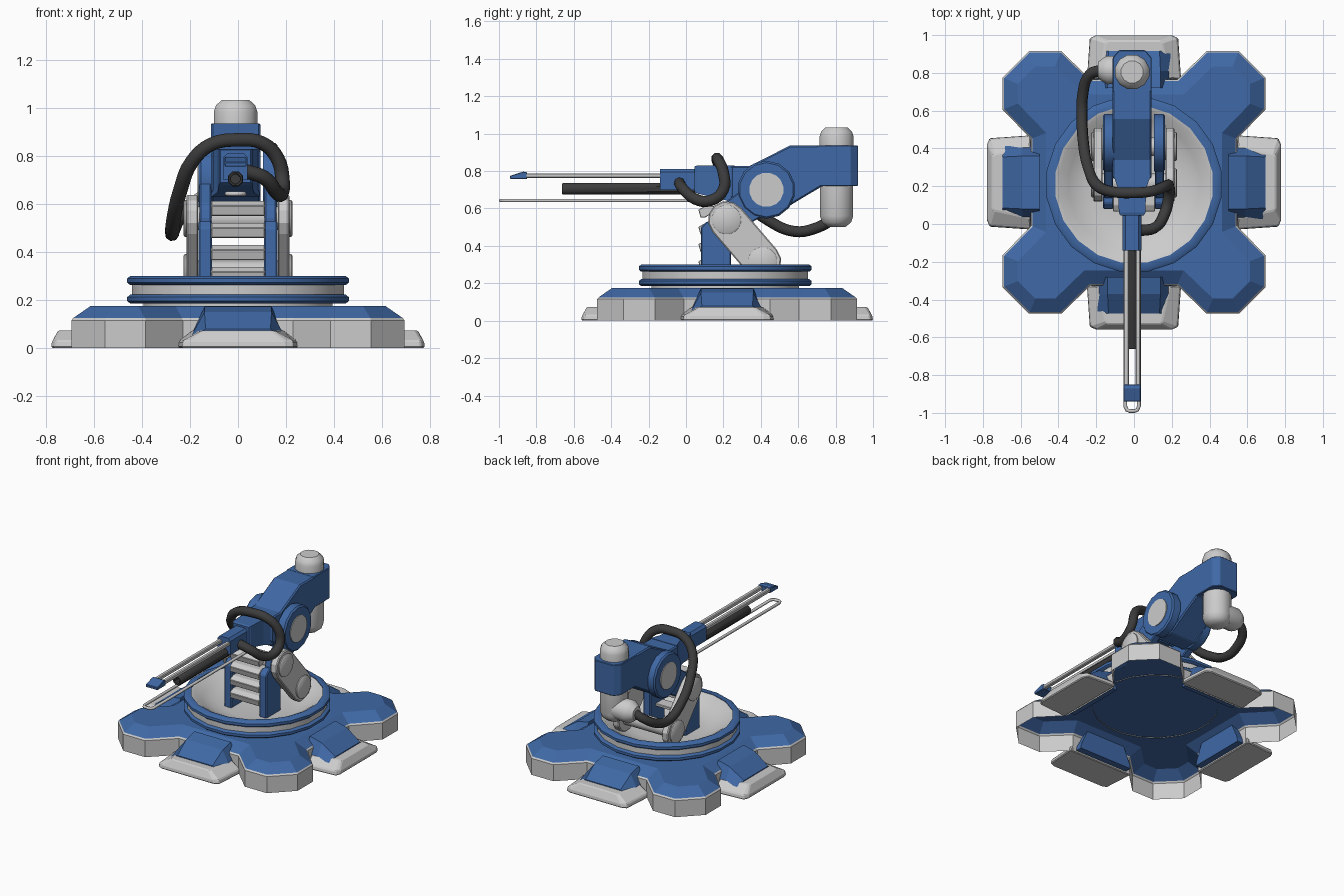
import bpy, bmesh
from math import sin, cos, pi, atan2
from mathutils import Matrix, Vector

if "Cube" in bpy.data.objects:
    bpy.data.objects.remove(bpy.data.objects["Cube"])


def material(name, rgb):
    m = bpy.data.materials.new(name)
    m.diffuse_color = (*rgb, 1)
    m.use_nodes = True
    m.node_tree.nodes["Principled BSDF"].inputs["Base Color"].default_value = m.diffuse_color
    return m


BLUE = material("blue_paint", (0.05, 0.14, 0.38))
DARK = material("dark_rubber", (0.045, 0.045, 0.045))
GREY = None
CY = 0.22      # centre of the base in y
AX = -0.01     # centre line of the arm in x


def finish(ob, mat, smooth, bevel):
    if mat:
        ob.data.materials.append(mat)
    bpy.ops.object.select_all(action='DESELECT')
    ob.select_set(True)
    bpy.context.view_layer.objects.active = ob
    if bevel:
        b = ob.modifiers.new("edge_bevel", 'BEVEL')
        b.width, b.segments, b.limit_method = bevel, 1, 'ANGLE'
    if smooth:
        bpy.ops.object.shade_smooth_by_angle(angle=0.7)
    return ob


def loft(name, rings, mat=GREY, caps=(True, True), loop=False, smooth=False, bevel=0, mtx=None):
    """Skin a series of equal-length closed rings."""
    bm = bmesh.new()
    vs = [[bm.verts.new(p) for p in r] for r in rings]
    pairs = list(zip(vs, vs[1:])) + ([(vs[-1], vs[0])] if loop else [])
    for a, b in pairs:
        for i in range(len(a)):
            j = (i + 1) % len(a)
            bm.faces.new((a[i], a[j], b[j], b[i]))
    if not loop:
        for use, r in zip(caps, (vs[0], vs[-1])):
            if use:
                bm.faces.new(r)
    bmesh.ops.recalc_face_normals(bm, faces=bm.faces)
    if mtx:
        bm.transform(mtx)
    me = bpy.data.meshes.new(name)
    bm.to_mesh(me)
    bm.free()
    ob = bpy.data.objects.new(name, me)
    bpy.context.collection.objects.link(ob)
    return finish(ob, mat, smooth, bevel)


def side_prism(name, pts, x0, x1, mat=GREY, bevel=0.006):
    return loft(name, [[(x, y, z) for y, z in pts] for x in (x0, x1)], mat, bevel=bevel)


def lathe(name, prof, centre, axis='Z', n=16, mat=GREY, **kw):
    """Revolve (radius, distance) pairs about an axis through centre."""
    def place(r, d, a):
        u, v = r * cos(a), r * sin(a)
        p = {'X': (d, u, v), 'Y': (u, d, v), 'Z': (u, v, d)}[axis]
        return Vector(p) + Vector(centre)
    rings = [[place(r, d, 2 * pi * (i + .5) / n) for i in range(n)] for r, d in prof]
    return loft(name, rings, mat, smooth=True, **kw)


def capsule(p, rp, q, rq, n=6):
    a = atan2(q[1] - p[1], q[0] - p[0])
    return [(c[0] + r * cos(a + s + pi * i / n), c[1] + r * sin(a + s + pi * i / n))
            for c, r, s in ((p, rp, pi / 2), (q, rq, -pi / 2)) for i in range(n + 1)]


def tube(name, pts, radius, mat=GREY, smooth_path=True, sides=2):
    cu = bpy.data.curves.new(name, 'CURVE')
    cu.dimensions, cu.bevel_depth, cu.bevel_resolution = '3D', radius, sides
    cu.use_fill_caps, cu.resolution_u = True, 4
    if smooth_path:
        s = cu.splines.new('BEZIER')
        s.bezier_points.add(len(pts) - 1)
        for b, p in zip(s.bezier_points, pts):
            b.co, b.handle_left_type, b.handle_right_type = p, 'AUTO', 'AUTO'
    else:
        s = cu.splines.new('POLY')
        s.points.add(len(pts) - 1)
        for b, p in zip(s.points, pts):
            b.co = (*p, 1)
    ob = bpy.data.objects.new(name, cu)
    bpy.context.collection.objects.link(ob)
    if mat:
        cu.materials.append(mat)
    return ob


def inset(pts, d):
    """Offset a counter-clockwise outline inwards."""
    out = []
    for i, p in enumerate(pts):
        e, f = (p - pts[i - 1]).normalized(), (pts[(i + 1) % len(pts)] - p).normalized()
        m, k = Vector((-e.y, e.x)), Vector((-f.y, f.x))
        out.append(p + (m + k) * d / (1 + m.dot(k)))
    return out


# Base: four-lobed open shell
quarter = [(.545, .23), (.695, .385), (.695, .555), (.555, .695), (.385, .695), (.23, .545)]
outline = [Matrix.Rotation(k * pi / 2, 2) @ Vector(p) for k in range(4) for p in quarter]
at = lambda pts, z: [(p.x, p.y + CY, z) for p in pts]
loft("base_wall", [at(outline, 0), at(outline, .115), at(inset(outline, .008), .125)], caps=(False, False))
loft("base_cover", [at(inset(outline, .008), .125), at(inset(outline, .08), .175)], BLUE, caps=(False, True))

# Four feet with blue ramps
pad = [(.55, -.25), (.765, -.235), (.78, -.2), (.78, .2), (.765, .235), (.55, .25)]
pad_top = [(.55, -.19), (.735, -.15), (.75, -.14), (.75, .14), (.735, .15), (.55, .19)]
for k in range(4):
    m = Matrix.Translation((0, CY, 0)) @ Matrix.Rotation(k * pi / 2, 4, 'Z')
    loft(f"foot_pad_{k}", [[(x, y, 0) for x, y in pad], [(x - .004, y * .98, .03) for x, y in pad],
                           [(x, y, .073) for x, y in pad_top]], bevel=.006, mtx=m)
    loft(f"foot_ramp_{k}", [[(x, -.205, .01), (x, .205, .01), (x, .2, .04), (x, w, z), (x, -w, z), (x, -.2, .04)]
                            for x, z, w in ((.5, .172, .14), (.59, .15, .14), (.695, .079, .135))], BLUE, mtx=m)

# Turntable: two blue lips, grey groove and dished floor
c = (0, CY - .01, 0)
N = 20
lathe("turntable_lower_lip", [(.38, .185), (.455, .185), (.468, .195), (.468, .212), (.455, .222), (.38, .222)],
      c, n=N, mat=BLUE, loop=True)
lathe("turntable_groove", [(.40, .17), (.40, .215), (.448, .218), (.448, .265), (.42, .27)], c, n=N, caps=(False, False))
lathe("turntable_upper_lip", [(.42, .262), (.455, .262), (.468, .272), (.468, .290), (.455, .300), (.42, .300)],
      c, n=N, mat=BLUE, loop=True)
lathe("turntable_bowl", [(.421, .296), (.40, .29), (.35, .25), (.27, .215), (.2, .205)], c, n=N, caps=(False, True))

# Lower frame, joint plates and links on both sides
knee, hip, elbow = (.217, .54), (.41, .315), (.43, .70)
for s, side in ((-1, "left"), (1, "right")):
    side_prism(f"frame_upright_{side}", [(.08, .2), (.08, .50), (.11, .53), (.24, .53), (.24, .2)],
               s * .108, s * .164, BLUE)
    side_prism(f"joint_plate_{side}", capsule(knee, .08, (.37, .64), .09), s * .11, s * .16, BLUE)
    lathe(f"elbow_disc_{side}", [(.155, s * .105), (.155, s * .155), (.145, s * .165)],
          (0, *elbow), 'X', 14, BLUE)
    lathe(f"elbow_cap_{side}", [(.092, s * .16), (.092, s * .170)], (0, *elbow), 'X')
    side_prism(f"link_{side}", capsule(knee, .10, hip, .10), s * .166, s * .215)
    for label, p in (("upper", knee), ("lower", hip)):
        lathe(f"link_{label}_cap_{side}", [(.078, s * .21), (.078, s * .222), (.07, s * .228)], (0, *p), 'X')
for label, p in (("knee", knee), ("hip", hip)):
    lathe(f"{label}_pin", [(.05, -.18), (.05, .18)], (0, *p), 'X')

# Louvre slats between the uprights
for i in range(4):
    z = .275 + i * .092
    side_prism(f"louvre_{i}", [(.078, z), (.066, z + .042), (.10, z + .062), (.18, z + .062), (.18, z + .045), (.1, z)],
               -.112, .112, bevel=.003)

# Upper arm, snout and rear clamp
side_prism("upper_arm", [(.24, .827), (.34, .827), (.555, .936), (.80, .936), (.80, .72), (.73, .72),
                         (.587, .635), (.47, .56), (.36, .56), (.24, .66)], AX - .103, AX + .103, BLUE, .008)
snout = lambda y, w, z0, z1: [(AX - w, y, z0), (AX + w, y, z0), (AX + w, y, z1), (AX - w, y, z1)]
loft("arm_snout", [snout(.045, .062, .69, .825), snout(.06, .07, .68, .83), snout(.19, .075, .65, .83),
                   snout(.26, .10, .63, .83)], BLUE)
clamp = [(-.103, .70), (-.103, .88), (-.07, .92), (.07, .92), (.103, .88), (.103, .70)]
loft("rear_clamp", [[(AX + x, y, z) for x, y in clamp] for z in (.72, .937)], BLUE, bevel=.004)

# Vertical motor through the clamp, with side connector
mc = (AX, .805, 0)
lathe("motor_dome", [(.094, .92), (.094, .985), (.085, 1.012), (.06, 1.034)], mc, n=12)
lathe("motor_body", [(.092, .74), (.092, .56), (.08, .525), (.05, .502)], mc, n=12)
lathe("motor_connector", [(.075, -.02), (.078, -.14), (.065, -.165), (.045, -.19)], (0, .815, .59), 'X', 12)

# Receiver, barrel and twin upper rails
loft("receiver", [[(AX + x, y, z) for x, z in ((-.05, .70), (.05, .70), (.05, .795), (.035, .812), (-.035, .812), (-.05, .795))]
                  for y in (-.14, .06)], BLUE)
lathe("barrel", [(.02, -.60), (.022, -.66), (.030, -.662), (.034, -.655), (.034, .05)], (AX, 0, .705), 'Y', 8, DARK)
for s, side in ((-1, "left"), (1, "right")):
    x = AX + s * .031
    loft(f"upper_rail_{side}", [[(x - .014, y, .762), (x + .014, y, .762), (x + .014, y, .788), (x - .014, y, .788)]
                                for y in (-.90, -.1)], bevel=.005)
side_prism("rail_tip", [(-.94, .757), (-.94, .775), (-.87, .797), (-.85, .793), (-.85, .757)],
           AX - .046, AX + .046, BLUE, .003)

# Wire guard bent into a long loop under the barrel
guard = [(-.036, .15), (-.036, -.965), (-.027, -.985), (-.012, -.99), (.012, -.99), (.027, -.985), (.036, -.965), (.036, .15)]
tube("wire_guard", [(AX + x, y, .643) for x, y in guard], .010, smooth_path=False, sides=1)

# Feed hose from motor connector over the arm to the receiver
tube("feed_hose", [(-.17, .815, .59), (-.235, .79, .55), (-.272, .68, .49), (-.275, .58, .477), (-.27, .45, .53),
                   (-.24, .29, .66), (-.19, .20, .78), (-.11, .17, .85), (0, .165, .868), (.10, .175, .855),
                   (.165, .20, .79), (.186, .20, .70), (.182, .13, .642), (.16, .05, .65),
                   (.11, -.02, .71), (.03, -.035, .738)], .03, DARK)
